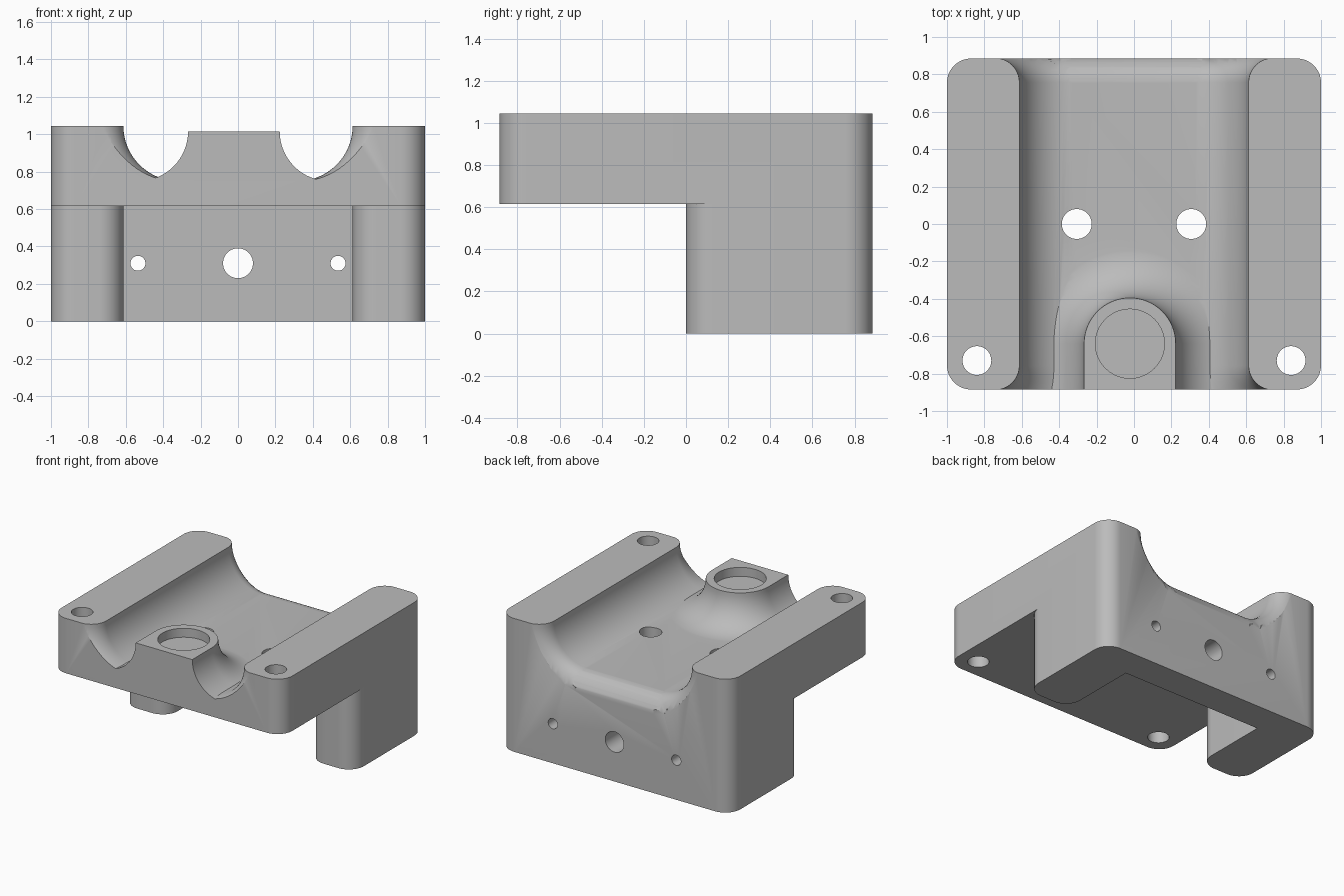
import bpy, bmesh
from math import pi, sin, cos, sqrt, radians
from mathutils import Matrix

if "Cube" in bpy.data.objects:
    bpy.data.objects.remove(bpy.data.objects["Cube"])

HALF_Y, CORNER = 0.885, 0.13
FLOOR, PAD_TOP, BOSS_TOP, SHELF = 0.75, 1.045, 1.015, 0.615
WALL_X, ROUND_Y = 0.613, HALF_Y - CORNER

grey = bpy.data.materials.new("light grey")
grey.use_nodes = True
grey.diffuse_color = (0.5, 0.5, 0.5, 1)
grey.node_tree.nodes["Principled BSDF"].inputs["Base Color"].default_value = (0.5, 0.5, 0.5, 1)


def finish(name, bm):
    bmesh.ops.remove_doubles(bm, verts=bm.verts, dist=1e-5)
    bmesh.ops.recalc_face_normals(bm, faces=bm.faces)
    mesh = bpy.data.meshes.new(name)
    bm.to_mesh(mesh)
    bm.free()
    obj = bpy.data.objects.new(name, mesh)
    mesh.materials.append(grey)
    bpy.context.collection.objects.link(obj)
    return obj


def loft(name, rings):
    """Closed solid through a stack of matching point rings."""
    bm = bmesh.new()
    loops = [[bm.verts.new(p) for p in ring] for ring in rings]
    for a, b in zip(loops, loops[1:]):
        for i in range(len(a)):
            j = (i + 1) % len(a)
            bm.faces.new((a[i], a[j], b[j], b[i]))
    bm.faces.new(loops[0])
    bm.faces.new(loops[-1][::-1])
    return finish(name, bm)


def prism(name, outline, z0, z1):
    return loft(name, [[(x, y, z) for x, y in outline] for z in (z0, z1)])


def arc(cx, cy, r, a0, a1, n=16):
    return [(cx + r * cos(a0 + (a1 - a0) * i / n), cy + r * sin(a0 + (a1 - a0) * i / n))
            for i in range(n + 1)]


def rounded(x0, x1, y0, y1, r):
    """Rounded outline around a box of corner centres."""
    centres = [(x1, y1), (x0, y1), (x0, y0), (x1, y0)]
    return [p for k, (x, y) in enumerate(centres)
            for p in arc(x, y, r, k * pi / 2, (k + 1) * pi / 2)]


def floor_at(y):
    """Channel floor height, rolling over at the back edge."""
    d = min(max(y - ROUND_Y, 0), CORNER)
    return FLOOR - CORNER + sqrt(CORNER ** 2 - d ** 2)


def skirted(name, box, r, top, steps=16):
    """Raised island whose sides sweep down to the floor in a concave fillet."""
    radius = top - FLOOR
    rings = [[(x, y, top) for x, y in rounded(*box, r)]]
    for i in range(1, steps + 1):
        t = pi / 2 * i / steps
        rise = 1 - sin(t)
        rings.append([(x, y, floor_at(y) + (top - floor_at(y)) * rise - 0.001 * (i == steps))
                      for x, y in rounded(*box, r + radius * (1 - cos(t)))])
    rings.append([(x, y, 0.3) for x, y, z in rings[-1]])
    return loft(name, rings)


def cylinder(name, centre, r, depth, along_y=False):
    bm = bmesh.new()
    bmesh.ops.create_cone(bm, cap_ends=True, segments=40, radius1=r, radius2=r, depth=depth)
    if along_y:
        bmesh.ops.rotate(bm, verts=bm.verts, matrix=Matrix.Rotation(pi / 2, 3, 'X'))
    bmesh.ops.translate(bm, verts=bm.verts, vec=centre)
    return finish(name, bm)


def combine(target, tool, operation):
    mod = target.modifiers.new("cut", 'BOOLEAN')
    mod.operation, mod.solver, mod.object = operation, 'EXACT', tool
    bpy.context.view_layer.objects.active = target
    bpy.ops.object.modifier_apply(modifier=mod.name)
    bpy.data.objects.remove(tool)


# Core block with the rolled back edge
side = [(-1.1, -0.1), (1.1, -0.1), (1.1, FLOOR - CORNER)]
side += arc(ROUND_Y, FLOOR - CORNER, CORNER, 0, pi / 2) + [(-1.1, FLOOR)]
body = loft("mount_block", [[(x, y, z) for y, z in side] for x in (-1.2, 1.2)])

# Side rails
inner, end = WALL_X + CORNER, ROUND_Y + 0.002
combine(body, skirted("left_rail", (inner, 1.3, -end, end), CORNER, PAD_TOP), 'UNION')
combine(body, skirted("right_rail", (-1.3, -inner, -end, end), CORNER, PAD_TOP), 'UNION')

# Front boss
combine(body, skirted("boss", (-0.022, -0.022, -1.6, -0.64), 0.245, BOSS_TOP), 'UNION')

# Rounded outer envelope
edge = 1 - CORNER
envelope = rounded(-edge, edge, -ROUND_Y, ROUND_Y, CORNER)
combine(body, prism("envelope", envelope, 0, 1.2), 'INTERSECT')

# Underside: open front and pocket between the two rounded legs
half = [(1.2, -1.1), (1.2, CORNER)]
half += arc(edge, CORNER, CORNER, 0, -pi / 2)
half += arc(inner, CORNER, CORNER, -pi / 2, -pi)
half += [(WALL_X, 0.64)]
under = half + [(-x, y) for x, y in reversed(half)]
combine(body, prism("underside", under, -0.2, SHELF), 'DIFFERENCE')

# Bolt holes, back wall holes and boss recess
for s in (-1, 1):
    combine(body, cylinder("rail_hole", (s * 0.84, -0.73, 0.8), 0.077, 1), 'DIFFERENCE')
    combine(body, cylinder("floor_hole", (s * 0.306, 0, 0.7), 0.08, 0.8), 'DIFFERENCE')
    combine(body, cylinder("pin_hole", (s * 0.535, 0.8, 0.31), 0.04, 0.8, True), 'DIFFERENCE')
combine(body, cylinder("wall_hole", (0, 0.8, 0.31), 0.08, 0.8, True), 'DIFFERENCE')
combine(body, cylinder("boss_recess", (-0.022, -0.64, BOSS_TOP + 0.03), 0.185, 0.2), 'DIFFERENCE')

bpy.ops.object.select_all(action='DESELECT')
body.select_set(True)
bpy.context.view_layer.objects.active = body
bpy.ops.object.shade_smooth_by_angle(angle=radians(30))
